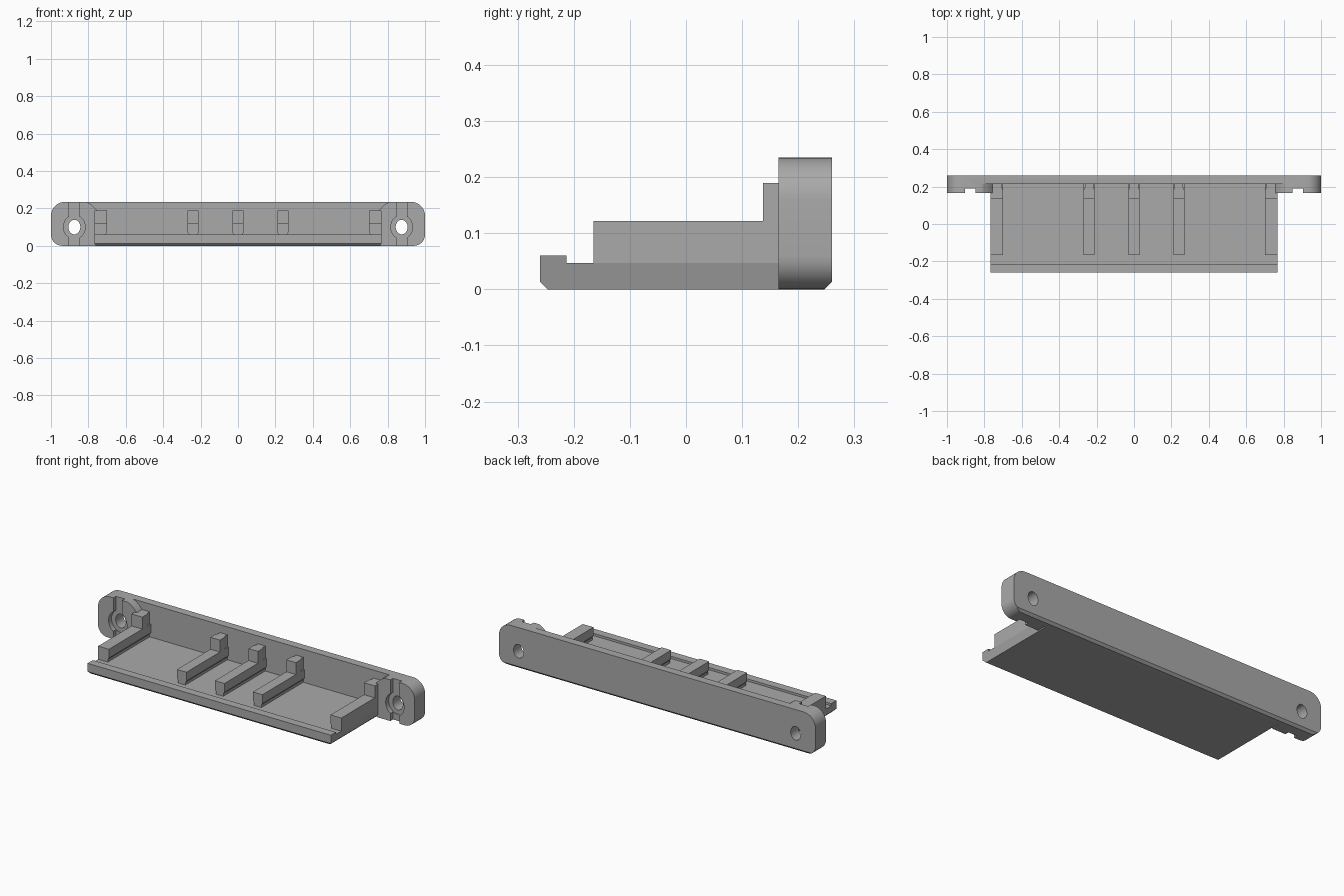
import bpy, bmesh, math
from mathutils import Vector

cube = bpy.data.objects.get("Cube")
if cube:
    bpy.data.objects.remove(cube, do_unlink=True)

grey = bpy.data.materials.new("mid grey")
grey.use_nodes = True
COLOUR = (0.4, 0.4, 0.4, 1)
grey.diffuse_color = COLOUR
grey.node_tree.nodes["Principled BSDF"].inputs["Base Color"].default_value = COLOUR


def prism(name, points, axis, start, end):
    """Extrude a 2D profile along one axis; the profile uses the other two in order."""
    def place(p, d):
        co = list(p)
        co.insert(axis, d)
        return Vector(co)
    bm = bmesh.new()
    a = [bm.verts.new(place(p, start)) for p in points]
    b = [bm.verts.new(place(p, end)) for p in points]
    bm.faces.new(a)
    bm.faces.new(b)
    for i in range(len(a)):
        j = (i + 1) % len(a)
        bm.faces.new((a[i], a[j], b[j], b[i]))
    bmesh.ops.recalc_face_normals(bm, faces=bm.faces)
    mesh = bpy.data.meshes.new(name)
    bm.to_mesh(mesh)
    bm.free()
    mesh.materials.append(grey)
    obj = bpy.data.objects.new(name, mesh)
    bpy.context.collection.objects.link(obj)
    return obj


def arc(cx, cz, rx, rz, a0, a1, n):
    angles = [math.radians(a0 + (a1 - a0) * i / n) for i in range(n + 1)]
    return [(cx + rx * math.cos(a), cz + rz * math.sin(a)) for a in angles]


def rect(u0, u1, v0, v1):
    return [(u0, v0), (u1, v0), (u1, v1), (u0, v1)]


def cut(target, cutter):
    """Subtract a cutter and bake the result into the target."""
    cutter.hide_render = True
    mod = target.modifiers.new("cut", "BOOLEAN")
    mod.operation, mod.solver, mod.object = "DIFFERENCE", "EXACT", cutter
    graph = bpy.context.evaluated_depsgraph_get()
    mesh = bpy.data.meshes.new_from_object(target.evaluated_get(graph))
    target.modifiers.clear()
    target.data = mesh
    bpy.data.objects.remove(cutter, do_unlink=True)


TOP, BACK, EAR, WALL = 0.235, 0.26, 0.165, 0.213
HALF, CHAMFER, FLOOR = 0.768, 0.013, 0.047
HOLE_X, HOLE_Z = 0.875, 0.1

# Rounded back plate with thick ears
half = arc(0.94, 0.06, 0.06, 0.06, -90, 0, 10) + arc(0.925, TOP - 0.075, 0.075, 0.075, 0, 90, 10)
plate = prism("back_plate", half + [(-x, z) for x, z in reversed(half)], 1, EAR, BACK)

# Hollow between the ears, with round ends
curve = arc(HOLE_X, HOLE_Z, 0.15, 0.15, 110, 230, 20)
cut(plate, prism("hollow", curve + [(-x, z) for x, z in reversed(curve)], 1, EAR - 0.1, WALL))

# Bottom rear chamfer
cut(plate, prism("chamfer", [(BACK - CHAMFER, 0), (BACK - CHAMFER, -0.1),
                             (BACK + 0.1, -0.1), (BACK + 0.1, 0.1 + CHAMFER)], 0, -2, 2))

# Screw holes, nut recesses and vertical slots in the ears
for side in (-1, 1):
    x = side * HOLE_X
    cut(plate, prism("slot", rect(x - 0.028, x + 0.028, -0.1, 0.4), 1, 0, 0.189))
    cut(plate, prism("recess", arc(x, HOLE_Z, 0.058, 0.064, 0, 348.75, 31), 1, 0, 0.192))
    cut(plate, prism("hole", arc(x, HOLE_Z, 0.032, 0.039, 0, 348.75, 31), 1, 0, 0.5))

# Floor tray with a raised front lip and chamfered lower edges
FRONT, LIP = -0.26, -0.213
tray = prism("floor_tray", [(FRONT + CHAMFER, 0), (FRONT, CHAMFER), (FRONT, 0.06), (LIP, 0.06),
                            (LIP, FLOOR), (WALL + 0.01, FLOOR), (WALL + 0.01, CHAMFER),
                            (WALL + 0.01, 0)], 0, -HALF, HALF)
for v in tray.data.vertices:
    if v.co.z < 0.001:
        v.co.x *= (HALF - CHAMFER) / HALF

# Ribs with a narrower foot, each ending in a taller post at the wall
RIB_FRONT, RIB_BACK = -0.165, 0.137
ribs = {"right_end": (-HALF, -0.70), "right": (-0.27, -0.21), "middle": (-0.03, 0.03),
        "left": (0.21, 0.27), "left_end": (0.70, HALF)}
for name, (x0, x1) in ribs.items():
    n0 = x0 if name == "right_end" else x0 + 0.007
    n1 = x1 if name == "left_end" else x1 - 0.007
    prism(name + "_rib", [(n0, FLOOR - 0.005), (n1, FLOOR - 0.005), (n1, 0.062), (x1, 0.072),
                          (x1, 0.122), (x0, 0.122), (x0, 0.072), (n0, 0.062)],
          1, RIB_FRONT, WALL)
    prism(name + "_post", [(x0, RIB_BACK), (x1, RIB_BACK), (x1, 0.18), (n1, 0.195),
                           (n1, WALL + 0.005), (n0, WALL + 0.005), (n0, 0.195), (x0, 0.18)],
          2, 0.11, 0.19)

# Smooth the round surfaces, keep edges sharp
bpy.ops.object.select_all(action="DESELECT")
plate.select_set(True)
bpy.context.view_layer.objects.active = plate
bpy.ops.object.shade_smooth_by_angle(angle=math.radians(30))
